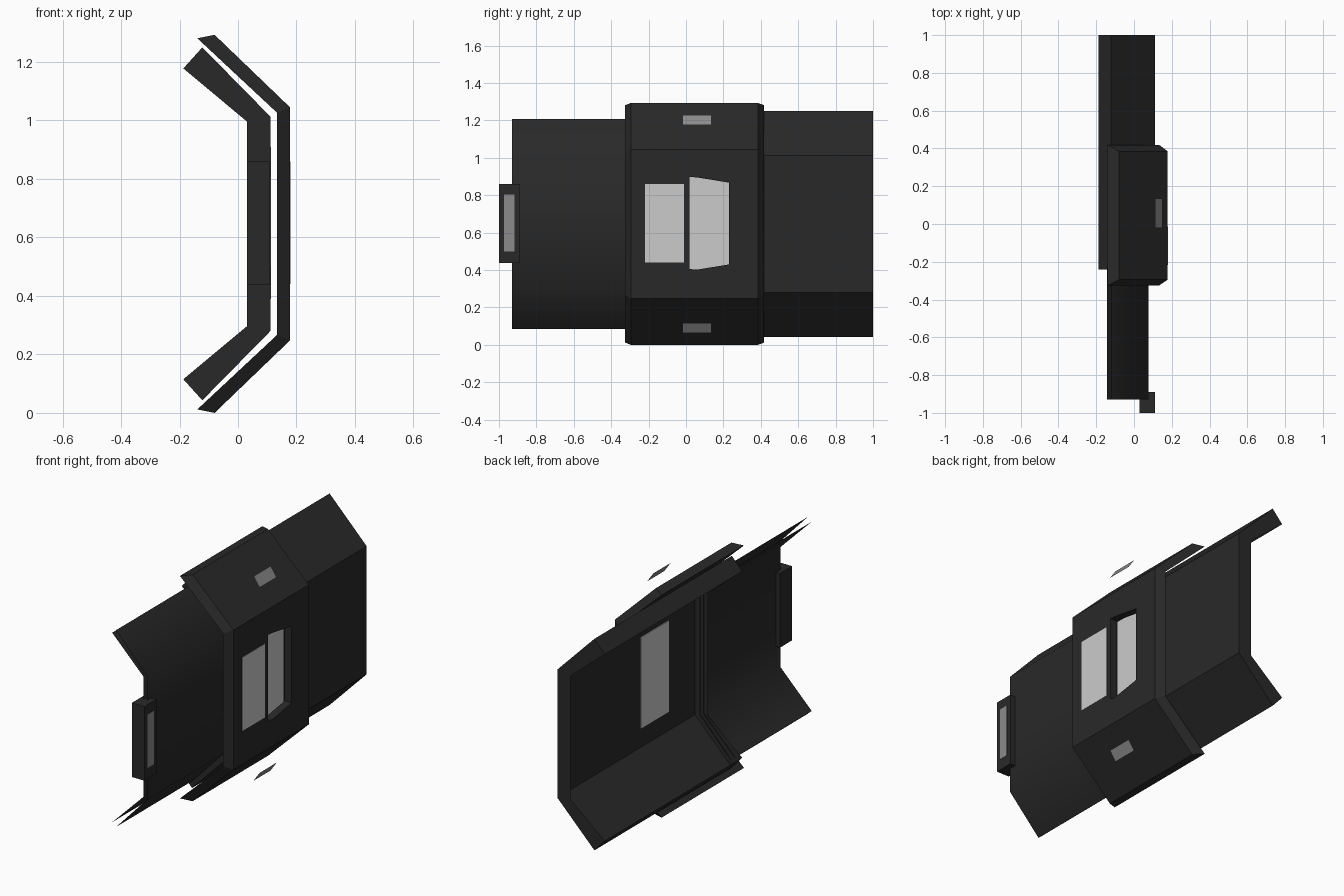
import bpy, bmesh

if "Cube" in bpy.data.objects:
    bpy.data.objects.remove(bpy.data.objects["Cube"])

MID = 0.6465  # mirror height of the whole model


def material(name, v):
    m = bpy.data.materials.new(name)
    m.diffuse_color = (v, v, v, 1)
    m.use_nodes = True
    m.node_tree.nodes["Principled BSDF"].inputs["Base Color"].default_value = m.diffuse_color
    return m


DARK = material("charcoal", 0.022)
LIGHT = material("light grey", 0.6)
GREY = material("mid grey", 0.26)


def make(name, verts, faces, mat, solid=True, smooth=False):
    me = bpy.data.meshes.new(name)
    me.from_pydata(verts, [], faces)
    if solid:
        bm = bmesh.new()
        bm.from_mesh(me)
        bmesh.ops.recalc_face_normals(bm, faces=bm.faces)
        bm.to_mesh(me)
        bm.free()
    me.materials.append(mat)
    for p in me.polygons:
        p.use_smooth = smooth
    ob = bpy.data.objects.new(name, me)
    bpy.context.collection.objects.link(ob)
    return ob


def mirrored(tip, fold):
    """Four-point bracket profile (x, z), top to bottom."""
    up = [tip, fold]
    return up + [(x, 2 * MID - z) for x, z in reversed(up)]


def bracket(name, rows, mat, open_back=False):
    """Bracket skinned through four (profile, y) rows; the back can be left open."""
    verts = [(x, y, z) for prof, y in rows for x, z in prof]
    faces = []
    for r in range(4):
        a, b = r * 4, (r + 1) % 4 * 4
        faces += [(a + i, a + i + 1, b + i + 1, b + i) for i in range(3)]
    faces += [(0, 4, 8, 12), (3, 7, 11, 15)]
    ob = make(name, verts, faces, mat)
    if open_back:
        bm = bmesh.new()
        bm.from_mesh(ob.data)
        bm.faces.ensure_lookup_table()
        bmesh.ops.delete(bm, geom=bm.faces[9:12], context='FACES_ONLY')
        bm.to_mesh(ob.data)
        bm.free()
    return ob


def sheet(name, prof, y0, y1, outward):
    verts = [(x, y, z) for y in (y0, y1) for x, z in prof]
    faces = [(i, i + 1, i + 5, i + 4) for i in range(3)]
    ob = make(name, verts, faces, DARK, solid=False, smooth=True)
    # keep outer sheet facing +x and inner sheet facing -x
    if (ob.data.polygons[1].normal.x > 0) != outward:
        ob.data.flip_normals()
    return ob


def prism(name, outline, x0, x1, mat):
    """Extrude a (y, z) outline along x."""
    n = len(outline)
    verts = [(x, y, z) for x in (x0, x1) for y, z in outline]
    faces = [tuple(range(n)), tuple(range(n, 2 * n))]
    faces += [(i, (i + 1) % n, (i + 1) % n + n, i + n) for i in range(n)]
    return make(name, verts, faces, mat)


def rect(y0, y1, z0, z1):
    return [(y0, z0), (y1, z0), (y1, z1), (y0, z1)]


# Rear panel: hollow tray with rims, open at the back
p_out = mirrored((-0.122, 1.25), (0.112, 1.012))
p_in = mirrored((-0.187, 1.178), (0.03, 0.997))
bracket("rear_panel", [(p_in, -0.24), (p_out, -0.24), (p_out, 1.0), (p_in, 1.0)],
        DARK, open_back=True)

# Front panel: two open thin sheets
sheet("front_panel_outer", mirrored((-0.119, 1.208), (0.077, 1.0)), -0.93, -0.235, True)
sheet("front_panel_inner", mirrored((-0.143, 1.187), (0.054, 0.99)), -0.93, -0.235, False)

# Raised cover with chamfered rim
s_in = mirrored((-0.139, 1.281), (0.134, 1.026))
s_out = mirrored((-0.08, 1.293), (0.178, 1.045))
cover = bracket("cover", [(s_in, -0.325), (s_out, -0.295), (s_out, 0.385), (s_in, 0.418)], DARK)

# Tapered opening cut through the cover
opening = [(0.018, 0.405), (0.06, 0.402), (0.23, 0.43),
           (0.23, 0.867), (0.06, 0.895), (0.018, 0.898)]
cutter = prism("opening_cutter", opening, 0.10, 0.25, DARK)
cutter.hide_render = True
mod = cover.modifiers.new("opening", 'BOOLEAN')
mod.operation = 'DIFFERENCE'
mod.solver = 'EXACT'
mod.object = cutter
bpy.context.view_layer.objects.active = cover
bpy.ops.object.modifier_apply(modifier=mod.name)
bpy.data.objects.remove(cutter)

# Light plates: one behind the opening, one flush on the cover
prism("opening_backplate", rect(0.0, 0.25, 0.39, 0.91), 0.108, 0.1135, LIGHT)
prism("flush_plate", rect(-0.218, -0.012, 0.44, 0.86), 0.174, 0.1795, LIGHT)

# Front block with grey strip
prism("front_block", rect(-1.0, -0.89, 0.437, 0.86), 0.03, 0.11, DARK)
prism("front_strip", rect(-0.973, -0.918, 0.5, 0.805), 0.106, 0.1115, GREY)

# Floating slanted plates above and below the cover
for name, s in (("upper_marker", 1), ("lower_marker", -1)):
    a, b = MID + s * (1.23 - MID), MID + s * (1.175 - MID)
    ob = make(name, [(0.112, -0.02, a), (0.112, 0.135, a), (0.15, 0.135, b), (0.15, -0.02, b)],
              [(0, 1, 2, 3)], GREY, solid=False)
    if ob.data.polygons[0].normal.x < 0:
        ob.data.flip_normals()
